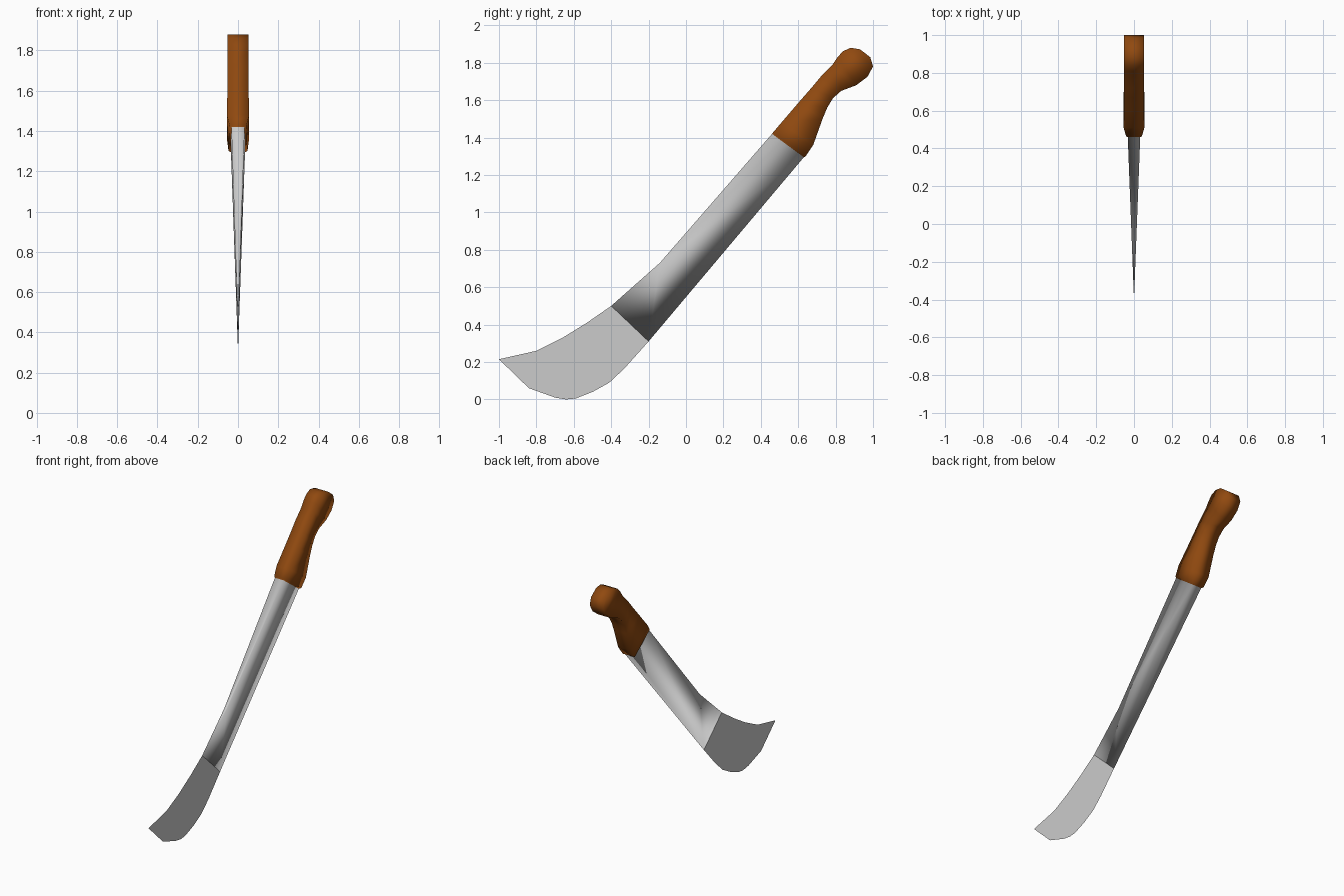
import bpy, bmesh

if "Cube" in bpy.data.objects:
    bpy.data.objects.remove(bpy.data.objects["Cube"])


def material(name, color):
    mat = bpy.data.materials.new(name)
    mat.diffuse_color = color
    mat.use_nodes = True
    mat.node_tree.nodes["Principled BSDF"].inputs["Base Color"].default_value = mat.diffuse_color
    return mat


def make_object(name, bm, mats=()):
    me = bpy.data.meshes.new(name)
    bm.to_mesh(me)
    bm.free()
    for m in mats:
        me.materials.append(m)
    ob = bpy.data.objects.new(name, me)
    bpy.context.collection.objects.link(ob)
    return ob


# Sections: upper y, z, lower y, z, upper and lower half width
H = 0.053
blade = [
    (-0.40, 0.50, -0.20, 0.31, 0.0, 0.0),
    (-0.14, 0.73, -0.20, 0.31, 0.010, 0.0),
    (0.46, 1.42, 0.63, 1.295, 0.033, 0.035),
]
handle = [
    (0.465, 1.427, 0.64, 1.30, 0.042, 0.047),
    (0.51, 1.48, 0.68, 1.36, 0.055, 0.055),
    (0.60, 1.585, 0.73, 1.50, H, H),
    (0.67, 1.665, 0.755, 1.56, H, H),
    (0.72, 1.725, 0.785, 1.61, H, H),
    (0.78, 1.785, 0.83, 1.65, H, H),
    (0.81, 1.83, 0.91, 1.68, H, H),
    (0.84, 1.862, 0.97, 1.725, H, H),
    (0.88, 1.88, 1.00, 1.78, H, H),
    (0.93, 1.872, 0.985, 1.83, H, H),
]

# Tapering blade and wooden handle, one continuous smooth skin
bm = bmesh.new()
rings = [[bm.verts.new(p) for p in
          ((-wu, uy, uz), (wu, uy, uz), (wl, ly, lz), (-wl, ly, lz))]
         for uy, uz, ly, lz, wu, wl in blade + handle]
for n, (a, b) in enumerate(zip(rings, rings[1:])):
    for i in range(4):
        j = (i + 1) % 4
        f = bm.faces.new((a[i], a[j], b[j], b[i]))
        f.material_index = int(n >= len(blade) - 1)
cap = bm.faces.new(rings[-1])
cap.material_index = 1
bmesh.ops.remove_doubles(bm, verts=bm.verts, dist=1e-5)
bmesh.ops.recalc_face_normals(bm, faces=bm.faces)
for f in bm.faces:
    f.smooth = True
make_object("blade_and_handle", bm,
            (material("steel", (0.6, 0.6, 0.6, 1)),
             material("wood", (0.28, 0.067, 0.005, 1))))

# Thin hooked tip: one flat sheet
outline = [(-0.40, 0.50), (-0.53, 0.41), (-0.66, 0.33), (-0.80, 0.26),
           (-1.00, 0.215), (-0.84, 0.06), (-0.70, 0.01), (-0.64, 0.0),
           (-0.59, 0.005), (-0.50, 0.04), (-0.41, 0.09), (-0.33, 0.165),
           (-0.20, 0.31)]
bm = bmesh.new()
bm.faces.new([bm.verts.new((0, y, z)) for y, z in outline])
bmesh.ops.recalc_face_normals(bm, faces=bm.faces)
make_object("blade_tip", bm, (bpy.data.materials["steel"],))
